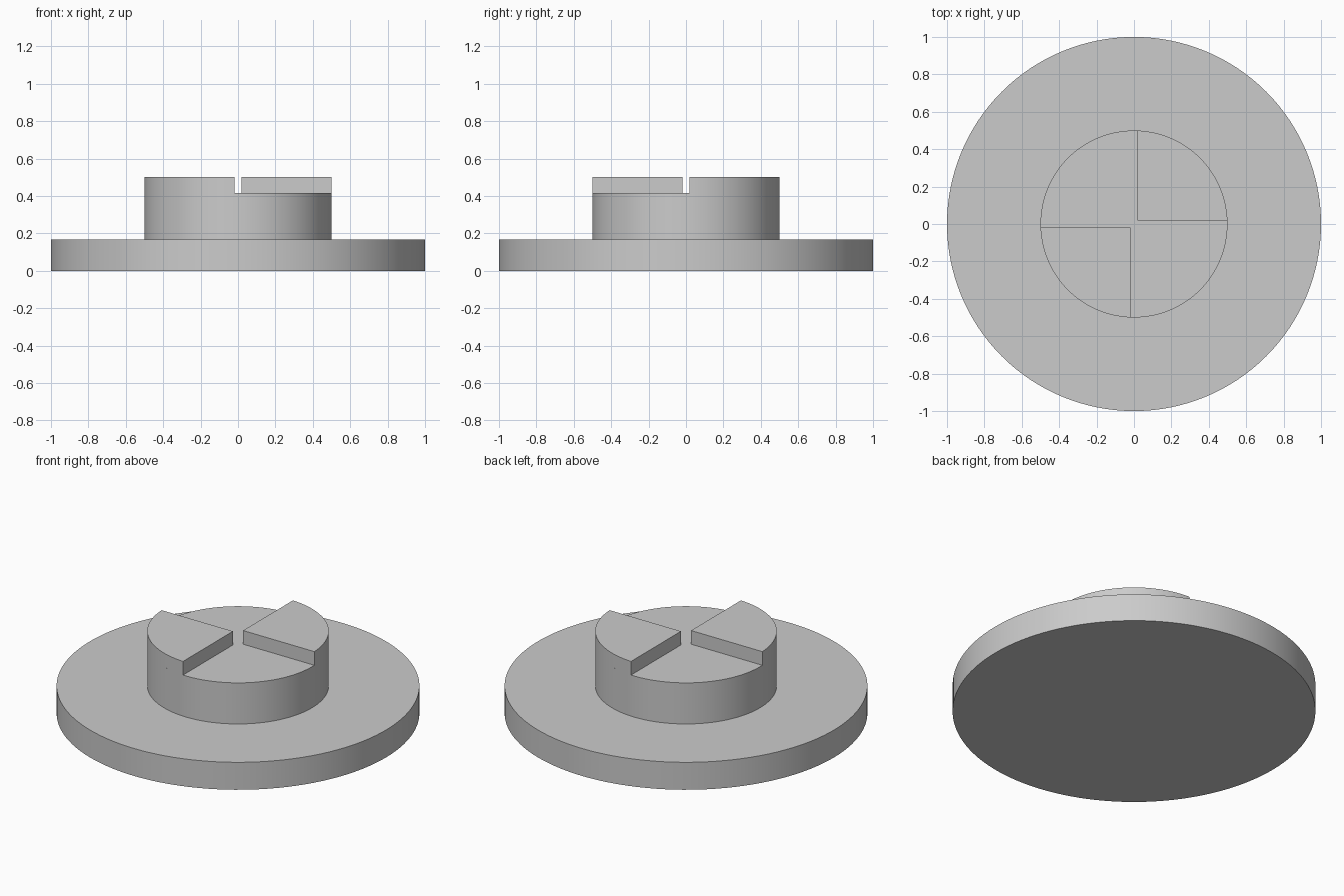
import bpy, bmesh, math

cube = bpy.data.objects.get("Cube")
if cube:
    bpy.data.objects.remove(cube, do_unlink=True)

# Single plain grey finish
grey = bpy.data.materials.new("light grey")
grey.use_nodes = True
colour = (0.6, 0.6, 0.6, 1)
grey.diffuse_color = colour
grey.node_tree.nodes["Principled BSDF"].inputs["Base Color"].default_value = colour

FLANGE_R, HUB_R = 1.0, 0.5
FLANGE_TOP, LEDGE, TOP = 0.167, 0.417, 0.5
GAP = 0.02        # half the clearance between the two jaws


def finish(name, bm):
    bmesh.ops.recalc_face_normals(bm, faces=bm.faces)
    mesh = bpy.data.meshes.new(name)
    bm.to_mesh(mesh)
    bm.free()
    mesh.materials.append(grey)
    obj = bpy.data.objects.new(name, mesh)
    bpy.context.collection.objects.link(obj)
    bpy.ops.object.select_all(action="DESELECT")
    obj.select_set(True)
    bpy.context.view_layer.objects.active = obj
    bpy.ops.object.shade_smooth_by_angle(angle=math.radians(30))
    return obj


# Flange and hub turned from one stepped profile
def turned(name, profile, steps=128):
    bm = bmesh.new()
    verts = [bm.verts.new((r, 0, z)) for r, z in profile]
    edges = [bm.edges.new(pair) for pair in zip(verts, verts[1:])]
    bmesh.ops.spin(bm, geom=verts + edges, cent=(0, 0, 0), axis=(0, 0, 1),
                   angle=math.tau, steps=steps, use_merge=True)
    bmesh.ops.remove_doubles(bm, verts=bm.verts, dist=1e-5)
    return finish(name, bm)


turned("flanged_hub", [(0, 0), (FLANGE_R, 0), (FLANGE_R, FLANGE_TOP),
                       (HUB_R, FLANGE_TOP), (HUB_R, LEDGE), (0, LEDGE)])


# Raised quarter-round jaws on opposite sides of the hub
def jaw(name, sign, steps=32):
    start = math.asin(GAP / HUB_R)
    sweep = math.pi / 2 - 2 * start
    outline = [(GAP, GAP)]
    for i in range(steps + 1):
        a = start + sweep * i / steps
        outline.append((HUB_R * math.cos(a), HUB_R * math.sin(a)))
    bm = bmesh.new()
    base = bm.faces.new([bm.verts.new((sign * x, sign * y, LEDGE)) for x, y in outline])
    extruded = bmesh.ops.extrude_face_region(bm, geom=[base], use_keep_orig=True)
    top = [v for v in extruded["geom"] if isinstance(v, bmesh.types.BMVert)]
    bmesh.ops.translate(bm, verts=top, vec=(0, 0, TOP - LEDGE))
    return finish(name, bm)


jaw("back_left_jaw", 1)
jaw("front_right_jaw", -1)
